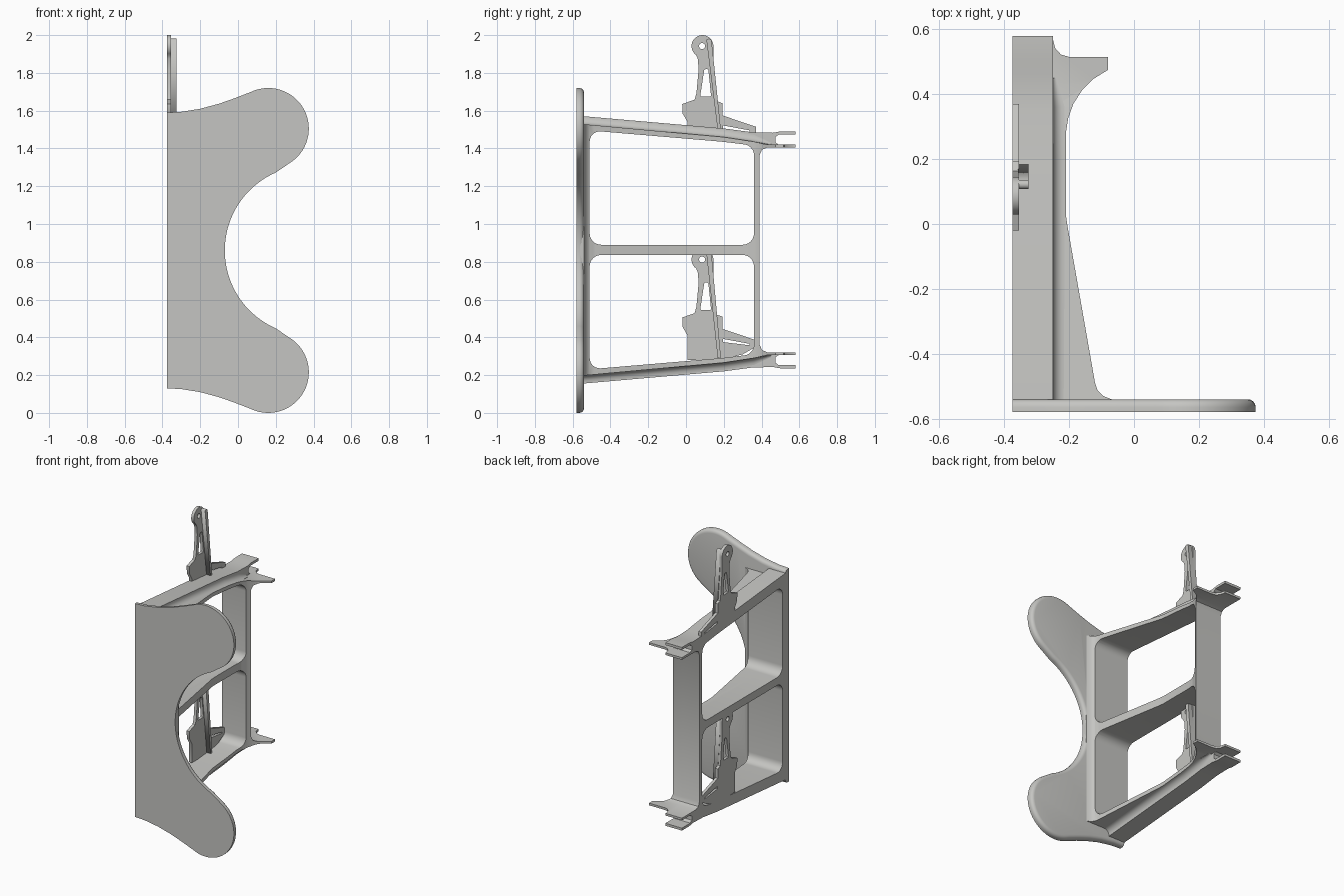
import bpy, bmesh, math
from mathutils import Vector

if "Cube" in bpy.data.objects:
    bpy.data.objects.remove(bpy.data.objects["Cube"])

MID = 0.863  # height of the horizontal symmetry plane

grey = bpy.data.materials.new("light_grey")
grey.diffuse_color = (0.56, 0.56, 0.54, 1)
grey.use_nodes = True
grey.node_tree.nodes["Principled BSDF"].inputs["Base Color"].default_value = grey.diffuse_color


def rounded(pts, r, steps=6):
    """Round every corner of a polygon; r is one radius or one per corner."""
    out = []
    for i, p in enumerate(pts):
        rad = r[i] if isinstance(r, list) else r
        p = Vector(p)
        a = Vector(pts[i - 1]) - p
        b = Vector(pts[(i + 1) % len(pts)]) - p
        if rad == 0:
            out.append(tuple(p))
            continue
        s = p + a.normalized() * min(rad, a.length * 0.45)
        e = p + b.normalized() * min(rad, b.length * 0.45)
        for k in range(steps + 1):
            t = k / steps
            # weighted quadratic, close to a circular arc
            w = 0.707
            d = (1 - t) ** 2 + 2 * w * t * (1 - t) + t * t
            out.append(tuple((s * (1 - t) ** 2 + p * 2 * w * t * (1 - t) + e * t * t) / d))
    return out


def arc(cx, cy, r, a0, a1, n):
    return [(cx + r * math.cos(math.radians(a0 + (a1 - a0) * i / n)),
             cy + r * math.sin(math.radians(a0 + (a1 - a0) * i / n))) for i in range(n + 1)]


def flip(pts, mid=MID):
    return [(u, 2 * mid - v) for u, v in reversed(pts)]


def extrude(name, loops, lo, hi, axes):
    """Extrude filled outlines (with holes); axes places local u, v, depth in the world."""
    cu = bpy.data.curves.new(name, 'CURVE')
    cu.dimensions, cu.fill_mode = '2D', 'BOTH'
    cu.extrude = (hi - lo) / 2
    for loop in loops:
        sp = cu.splines.new('POLY')
        sp.points.add(len(loop) - 1)
        for q, (u, v) in zip(sp.points, loop):
            q.co = (u, v, 0, 1)
        sp.use_cyclic_u = True
    tmp = bpy.data.objects.new(name, cu)
    bpy.context.collection.objects.link(tmp)
    me = bpy.data.meshes.new_from_object(tmp.evaluated_get(bpy.context.evaluated_depsgraph_get()))
    bpy.data.objects.remove(tmp)
    for v in me.vertices:
        local = (v.co.x, v.co.y, v.co.z + (lo + hi) / 2)
        w = [0, 0, 0]
        for c, ax in zip(local, axes):
            w["xyz".index(ax)] = c
        v.co = w
    return finish(name, me)


def finish(name, me):
    bm = bmesh.new()
    bm.from_mesh(me)
    bmesh.ops.remove_doubles(bm, verts=bm.verts, dist=1e-5)
    bmesh.ops.recalc_face_normals(bm, faces=bm.faces)
    bm.to_mesh(me)
    bm.free()
    me.materials.clear()
    me.materials.append(grey)
    ob = bpy.data.objects.new(name, me)
    bpy.context.collection.objects.link(ob)
    return ob


def smooth(ob):
    bpy.ops.object.select_all(action='DESELECT')
    ob.select_set(True)
    bpy.context.view_layer.objects.active = ob
    bpy.ops.object.shade_smooth_by_angle(angle=math.radians(32))


# Front plate: two round lobes with a scooped waist, back rim rounded
upper = [(-0.375, 1.59), (-0.3, 1.594), (-0.2, 1.61), (-0.1, 1.637), (-0.02, 1.665)]
upper += arc(0.16, 1.505, 0.215, 116, -58, 28)
scoop = arc(0.38, 0.86, 0.45, 113.6, 246.4, 36)
outline = upper + scoop + flip(upper, 0.86)
me = bpy.data.meshes.new("front_plate")
bm = bmesh.new()
face = bm.faces.new([bm.verts.new((x, -0.58, z)) for x, z in outline])
ext = bmesh.ops.extrude_face_region(bm, geom=[face])
back = [g for g in ext['geom'] if isinstance(g, bmesh.types.BMVert)]
bmesh.ops.translate(bm, verts=back, vec=(0, 0.04, 0))
rim = [e for e in bm.edges if all(v.co.y > -0.55 for v in e.verts)
       and not all(v.co.x < -0.37 for v in e.verts)]
bmesh.ops.bevel(bm, geom=rim, offset=0.024, segments=4, profile=0.5, affect='EDGES')
bm.to_mesh(me)
bm.free()
smooth(finish("front_plate", me))

# Frame openings shared by the band and the flange
window = rounded([(-0.51, 0.89), (0.36, 0.89), (0.36, 1.415), (0.2, 1.435), (-0.51, 1.495)],
                 [0.06, 0.06, 0.05, 0.05, 0.06])
holes = [window, flip(window)]

# Frame band: sloping arms, post and forked rear ends
fork = [(-0.56, 1.572), (0.2, 1.506), (0.35, 1.486), (0.46, 1.483), (0.5, 1.49), (0.58, 1.49),
        (0.58, 1.473), (0.49, 1.473), (0.473, 1.46), (0.473, 1.432), (0.49, 1.42),
        (0.58, 1.42), (0.58, 1.405), (0.43, 1.405), (0.402, 1.393), (0.39, 1.365)]
smooth(extrude("frame_band", [fork + flip(fork)] + holes, -0.375, -0.25, "yzx"))

# Frame flange: inner layer of the frame, trimmed to a flared plan outline
inner = [(-0.56, 1.53), (0.2, 1.46), (0.36, 1.436), (0.43, 1.42),
         (0.58, 1.42), (0.58, 1.405), (0.43, 1.405), (0.402, 1.393), (0.39, 1.365)]
flange = extrude("frame_flange", [inner + flip(inner)] + holes, -0.25, 0.0, "yzx")
plan = [(-0.3, -0.6), (-0.07, -0.6), (-0.07, -0.54), (-0.095, -0.53), (-0.112, -0.513),
        (-0.12, -0.49), (-0.206, 0.0), (-0.21, 0.03), (-0.21, 0.28), (-0.203, 0.325),
        (-0.187, 0.37), (-0.16, 0.412), (-0.125, 0.447), (-0.08, 0.475), (-0.08, 0.515),
        (-0.2, 0.515), (-0.225, 0.522), (-0.243, 0.542), (-0.25, 0.57), (-0.3, 0.6)]
trim = extrude("flange_trim", [plan], -0.2, 2.0, "xyz")
mod = flange.modifiers.new("trim", 'BOOLEAN')
mod.operation, mod.solver, mod.object = 'INTERSECT', 'EXACT', trim
bpy.context.view_layer.update()
dg = bpy.context.evaluated_depsgraph_get()
cut = bpy.data.meshes.new_from_object(flange.evaluated_get(dg))
flange.modifiers.clear()
flange.data = cut
bpy.data.objects.remove(trim)
smooth(flange)

# Concave fillets in the outer channel of the top and bottom arms
for name, mirror in (("top_fillet", False), ("bottom_fillet", True)):
    me = bpy.data.meshes.new(name)
    bm = bmesh.new()
    rings = []
    for y, z, r in ((-0.545, 1.528, 0.038), (0.2, 1.46, 0.038), (0.36, 1.436, 0.036), (0.45, 1.419, 0.012)):
        sec = [(-0.255, z - 0.006)]
        sec += [(-0.25 + r - u, z + r - v) for u, v in arc(0, 0, r, 0, 90, 6)]
        sec += [(-0.25 + r, z - 0.006)]
        rings.append([bm.verts.new((x, y, 2 * MID - h if mirror else h)) for x, h in sec])
    n = len(rings[0])
    for a, b in zip(rings, rings[1:]):
        for i in range(n):
            bm.faces.new((a[i], a[(i + 1) % n], b[(i + 1) % n], b[i]))
    bm.faces.new(rings[0])
    bm.faces.new(rings[-1])
    bm.to_mesh(me)
    bm.free()
    smooth(finish(name, me))

# Clips: thin plate with round eye, tapered window, slotted tail and a stiffening rib
for name, dz, base in (("lower_clip", 0.0, 0.28), ("upper_clip", 1.13, 0.355)):
    body = [(0.008, base), (0.008, 0.41), (-0.018, 0.455), (-0.02, 0.505), (0.045, 0.528),
            (0.055, 0.56), (0.067, 0.69), (0.062, 0.745)]
    body += arc(0.087, 0.812, 0.058, 235, -5, 20)
    body += [(0.145, 0.72), (0.163, 0.52), (0.192, 0.51), (0.192, 0.445),
             (0.37, 0.385), (0.37, 0.35), (0.3, min(base + 0.03, 0.355)), (0.185, base)]
    eye = arc(0.085, 0.812, 0.016, 0, 345, 23)
    gap = rounded([(0.075, 0.545), (0.133, 0.545), (0.118, 0.69), (0.097, 0.69)], 0.008, 3)
    slot = [(0.195, 0.392), (0.335, 0.366), (0.335, 0.358), (0.195, 0.375)]
    up = lambda pts: [(u, v + dz) for u, v in pts]
    smooth(extrude(name + "_plate", [up(p) for p in (body, eye, gap, slot)], -0.375, -0.355, "yzx"))
    rib = [(0.108, 0.845), (0.122, 0.852), (0.135, 0.845), (0.185, base + 0.01), (0.168, base + 0.01)]
    extrude(name + "_rib", [up(rib)], -0.358, -0.325, "yzx")
